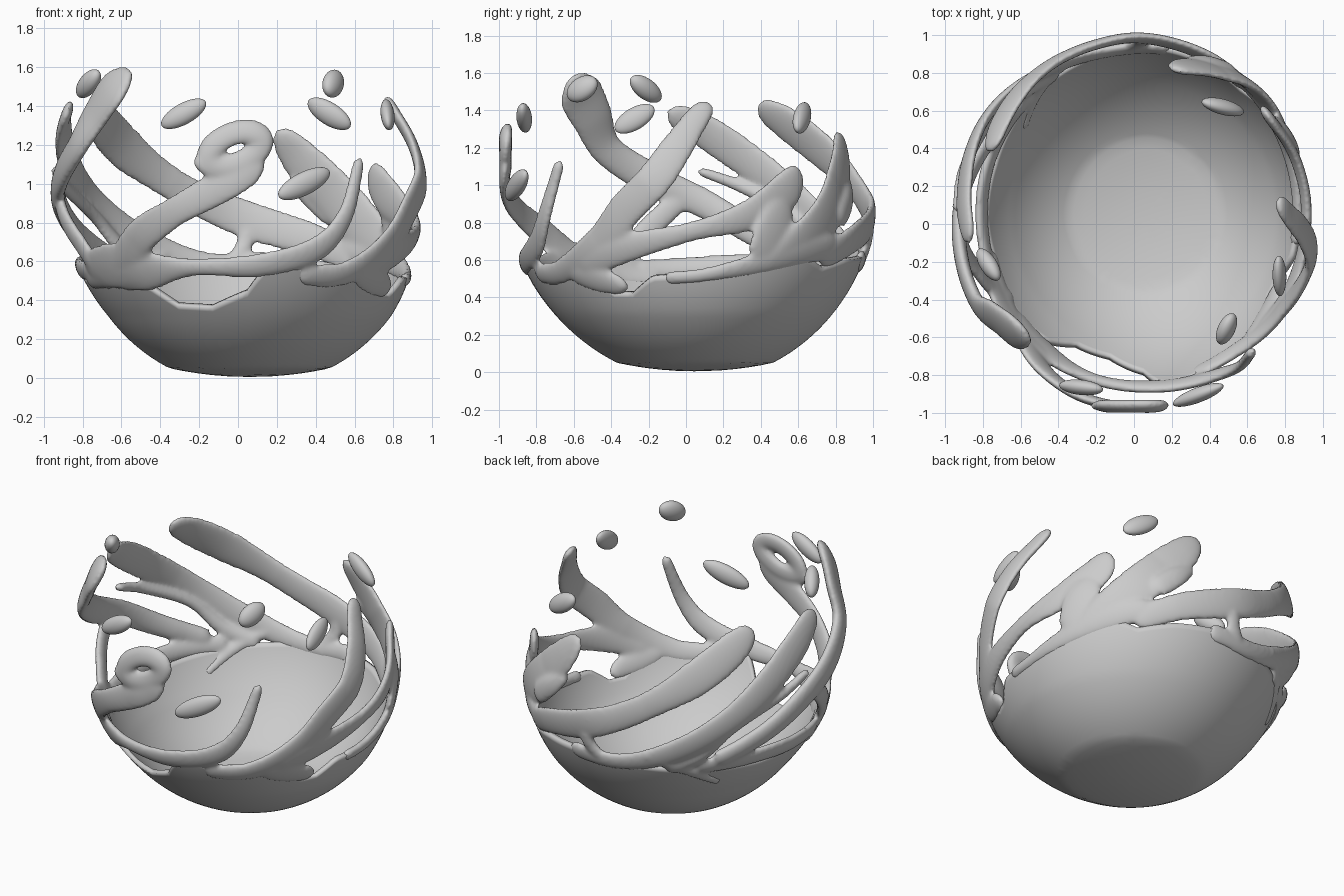
import bpy, math
from mathutils import Vector

if "Cube" in bpy.data.objects:
    bpy.data.objects.remove(bpy.data.objects["Cube"])


def shell_radius(z):
    if z < 0.05:
        return 0.414 * math.sqrt(max(z - 0.005, 0) / 0.045)
    return 0.95 * math.sqrt(max(0.1, 1 - (0.95 - z) ** 2))


def shell_centre(z):
    k = max(0, 1 - z / 0.95)
    return Vector((0.06 * min(1, 1.5 * k), 0.02 + 0.03 * k, z))


def shell_point(z, direction, inset=0.0):
    d = direction.normalized()
    r = shell_radius(z) * (1 + 0.055 * z * d.y * d.y - 0.035 * z * d.x * d.x) - inset
    return shell_centre(z) + d * r


def mesh_object(name, verts, faces):
    me = bpy.data.meshes.new(name)
    me.from_pydata(verts, [], faces)
    for p in me.polygons:
        p.use_smooth = True
    ob = bpy.data.objects.new(name, me)
    bpy.context.collection.objects.link(ob)
    return ob


# Bowl with an uneven torn rim: (angle in degrees, rim height)
RIM = [(0, .52), (12, .53), (27, .57), (43, .62), (52, .56), (66, .60), (90, .62), (110, .58),
       (135, .55), (160, .52), (180, .53), (200, .49), (218, .52), (232, .48), (242, .37),
       (256, .36), (270, .44), (277, .57), (288, .58), (292, .53), (304, .55), (318, .52),
       (328, .42), (336, .42), (345, .51), (360, .52)]


def rim_height(a):
    for (a0, z0), (a1, z1) in zip(RIM, RIM[1:]):
        if a0 <= a <= a1:
            return z0 + (z1 - z0) * (a - a0) / (a1 - a0)


N, M = 180, 28
verts = [(0.06, 0.045, 0.005)]
for j in range(1, M + 1):
    for i in range(N):
        a = 360 * i / N
        z = 0.005 + (rim_height(a) - 0.005) * (j / M) ** 1.5
        t = math.radians(a)
        verts.append(shell_point(z, Vector((math.cos(t), math.sin(t), 0))))
faces = [(0, 1 + (i + 1) % N, 1 + i) for i in range(N)]
for j in range(M - 1):
    for i in range(N):
        a, b = 1 + j * N + i, 1 + j * N + (i + 1) % N
        faces.append((a, b, b + N, a + N))
bowl = mesh_object("bowl", verts, faces)
sol = bowl.modifiers.new("wall", 'SOLIDIFY')
sol.thickness, sol.offset = 0.03, -1


def catmull(p0, p1, p2, p3, t):
    return 0.5 * (2 * p1 + (p2 - p0) * t + (2 * p0 - 5 * p1 + 4 * p2 - p3) * t * t
                  + (3 * p1 - p0 - 3 * p2 + p3) * t ** 3)


def on_shell(p):
    """Pull low points onto the bowl surface, leave high ones free."""
    k = min(1, max(0, (1.0 - p.z) / 0.3))
    return p.lerp(shell_point(p.z, p - shell_centre(p.z), 0.015), k)


strands = []


def strand(name, pts, thick=0.055, seg=20):
    """Flat rounded ribbon through (x, y, z, width) points."""
    p = [Vector(q) for q in pts]
    p = [2 * p[0] - p[1]] + p + [2 * p[-1] - p[-2]]
    path = [catmull(*p[k - 1:k + 3], s / 10) for k in range(1, len(p) - 2) for s in range(10)]
    path.append(p[-2])
    pos = [on_shell(q.to_3d()) for q in path]
    dist = [0]
    for a, b in zip(pos, pos[1:]):
        dist.append(dist[-1] + (b - a).length)
    vs, fs, n = [], [], len(pos)
    for i in range(n):
        tan = (pos[min(i + 1, n - 1)] - pos[max(i - 1, 0)]).normalized()
        nor = Vector((pos[i].x, pos[i].y, (pos[i].z - 0.95) * 0.85))
        nor = (nor - tan * nor.dot(tan)).normalized()
        side = nor.cross(tan)
        w = path[i].w
        u = min(1, min(dist[i], dist[-1] - dist[i]) / (0.6 * w))
        f = max(0.15, math.sqrt(1 - (1 - u) ** 2))
        for s in range(seg):
            a = 2 * math.pi * s / seg
            vs.append(pos[i] + side * math.cos(a) * w / 2 * f + nor * math.sin(a) * thick / 2 * f)
    for i in range(n - 1):
        for s in range(seg):
            a, b = i * seg + s, i * seg + (s + 1) % seg
            fs.append((a, b, b + seg, a + seg))
    fs += [tuple(range(seg))[::-1], tuple(range((n - 1) * seg, n * seg))]
    strands.append(mesh_object(name, vs, fs))


# Front: looped strand, low rim band and the web they grow from
strand("front_loop_stem", [(-.84, -.15, .5, .1), (-.76, -.42, .53, .15), (-.64, -.62, .6, .18),
                           (-.5, -.77, .74, .19), (-.32, -.9, .86, .16), (-.12, -.96, .97, .18),
                           (.03, -.97, 1.07, .19), (.12, -.96, 1.17, .12)])
strand("front_loop_ring", [(-.015 + .135 * math.cos(a) - .02 * math.sin(a), -.965,
                            1.18 + .05 * math.cos(a) + .075 * math.sin(a), .13)
                           for a in (k * math.pi / 4 - 1.6 for k in range(11))], .065)
strand("front_loop_barb", [(.0, -.965, 1.06, .12), (-.12, -.965, 1.09, .13),
                           (-.23, -.96, 1.13, .1)])
strand("front_rim_band", [(-.72, -.5, .52, .16), (-.52, -.72, .55, .22), (-.25, -.86, .57, .1),
                          (.11, -.9, .58, .13), (.4, -.82, .66, .14), (.55, -.76, .83, .1),
                          (.63, -.67, 1.14, .06)])
strand("front_left_web", [(-.82, -.25, .58, .14), (-.74, -.45, .57, .24), (-.6, -.64, .58, .26),
                          (-.42, -.77, .55, .18)])
# Right: tall strand, band and spikes
strand("right_tall_strand", [(.3, -.8, .53, .12), (.55, -.66, .54, .14), (.8, -.47, .7, .18),
                             (.9, -.33, .87, .2), (.94, -.17, 1.03, .2), (.9, -.05, 1.2, .18),
                             (.81, .06, 1.36, .14), (.76, .13, 1.44, .1)])
strand("right_front_web", [(.6, -.65, .55, .12), (.72, -.5, .5, .16), (.8, -.32, .45, .1)])
strand("right_rim_band", [(.66, -.6, .54, .14), (.78, -.4, .64, .18), (.92, .02, .75, .11),
                          (.86, .31, .83, .17), (.75, .51, .95, .22), (.69, .6, 1.1, .13)])
strand("right_band_root", [(.74, .52, .95, .14), (.8, .48, .8, .22), (.82, .44, .66, .24),
                           (.8, .4, .54, .18)])
strand("right_lower_bridge", [(.85, -.12, .5, .08), (.86, .1, .52, .08), (.8, .38, .58, .13),
                              (.7, .58, .64, .17), (.5, .78, .68, .14)])
strand("back_right_spike", [(.82, .38, .55, .1), (.74, .58, .68, .2), (.6, .72, .82, .26),
                            (.46, .8, .98, .26), (.32, .83, 1.13, .22), (.2, .82, 1.28, .12)])
strand("back_right_tooth", [(.52, .8, .8, .14), (.38, .85, .93, .13), (.27, .86, 1.03, .07)])
# Back and left: long sweeping strands
strand("back_left_sweep", [(-.76, .38, 1.43, .14), (-.7, .55, 1.32, .22), (-.58, .73, 1.18, .23),
                           (-.4, .87, 1.04, .18), (-.2, .94, .92, .18), (.06, .97, .81, .2),
                           (.37, .86, .71, .18), (.6, .7, .6, .15)])
strand("left_sweep", [(-.87, -.1, 1.4, .13), (-.9, .13, 1.27, .2), (-.86, .4, 1.08, .2),
                      (-.72, .66, .87, .17), (-.47, .84, .69, .16), (-.15, .92, .59, .12),
                      (.2, .92, .6, .12)])
strand("back_cross_web", [(-.05, .94, .58, .07), (.03, .95, .68, .09), (.05, .96, .8, .1)])
strand("left_thin_strand", [(-.94, .06, 1.08, .05), (-.9, .3, .99, .07), (-.75, .57, .84, .07),
                            (-.6, .7, .66, .09), (-.4, .8, .56, .1)])
strand("left_tall_strand", [(-.55, -.61, 1.58, .19), (-.65, -.56, 1.48, .26),
                            (-.73, -.5, 1.36, .24), (-.83, -.42, 1.19, .18), (-.91, -.2, 1.04, .18),
                            (-.93, .1, .9, .16), (-.85, .38, .74, .14), (-.65, .64, .6, .12)], .075)
strand("left_root", [(-.93, 0, .95, .12), (-.91, -.17, .8, .13), (-.83, -.35, .62, .13),
                     (-.72, -.45, .46, .1)])
strand("left_lower_bridge", [(-.8, -.3, .55, .11), (-.82, 0, .56, .12), (-.76, .35, .58, .12),
                             (-.55, .7, .57, .11)])
strand("back_left_drip", [(-.3, .9, .68, .06), (-.5, .7, .55, .08), (-.6, .5, .42, .06)])

# Melt all strands together into one splash
bpy.ops.object.select_all(action='DESELECT')
for s in strands:
    s.select_set(True)
bpy.context.view_layer.objects.active = strands[0]
bpy.ops.object.join()
splash = bpy.context.object
splash.name = "splash_strands"
rem = splash.modifiers.new("melt", 'REMESH')
rem.mode, rem.voxel_size, rem.use_smooth_shade = 'VOXEL', 0.013, True
smo = splash.modifiers.new("soften", 'SMOOTH')
smo.factor, smo.iterations = 0.5, 8


# Flying drops: centre, direction of the long axis, length, width
def drop(name, loc, axis, length, width, thick=0.08):
    bpy.ops.mesh.primitive_uv_sphere_add(segments=32, ring_count=16, radius=0.5)
    ob = bpy.context.object
    ob.name = name
    x = Vector(axis).normalized()
    n = Vector((loc[0], loc[1], 0))
    n = (n - x * n.dot(x)).normalized()
    y = n.cross(x)
    for v in ob.data.vertices:
        c = v.co.copy()
        v.co = x * c.x * length + y * c.y * width + n * c.z * thick
    ob.location = loc
    bpy.ops.object.shade_smooth()


drop("drop_front_left", (-.28, -.865, 1.36), (1, -.1, .55), .26, .11)
drop("drop_front_right", (.34, -.905, 1.0), (1, .38, .5), .31, .12)
drop("drop_left", (-.77, -.215, 1.515), (.65, -1, .75), .22, .11, .09)
drop("drop_right_front", (.49, -.555, 1.515), (.25, .6, .35), .19, .13, .09)
drop("drop_back_right", (.47, .62, 1.36), (1, -.25, -.62), .26, .12)
drop("drop_right", (.77, -.275, 1.355), (-.05, 1, .6), .24, .12, .07)
